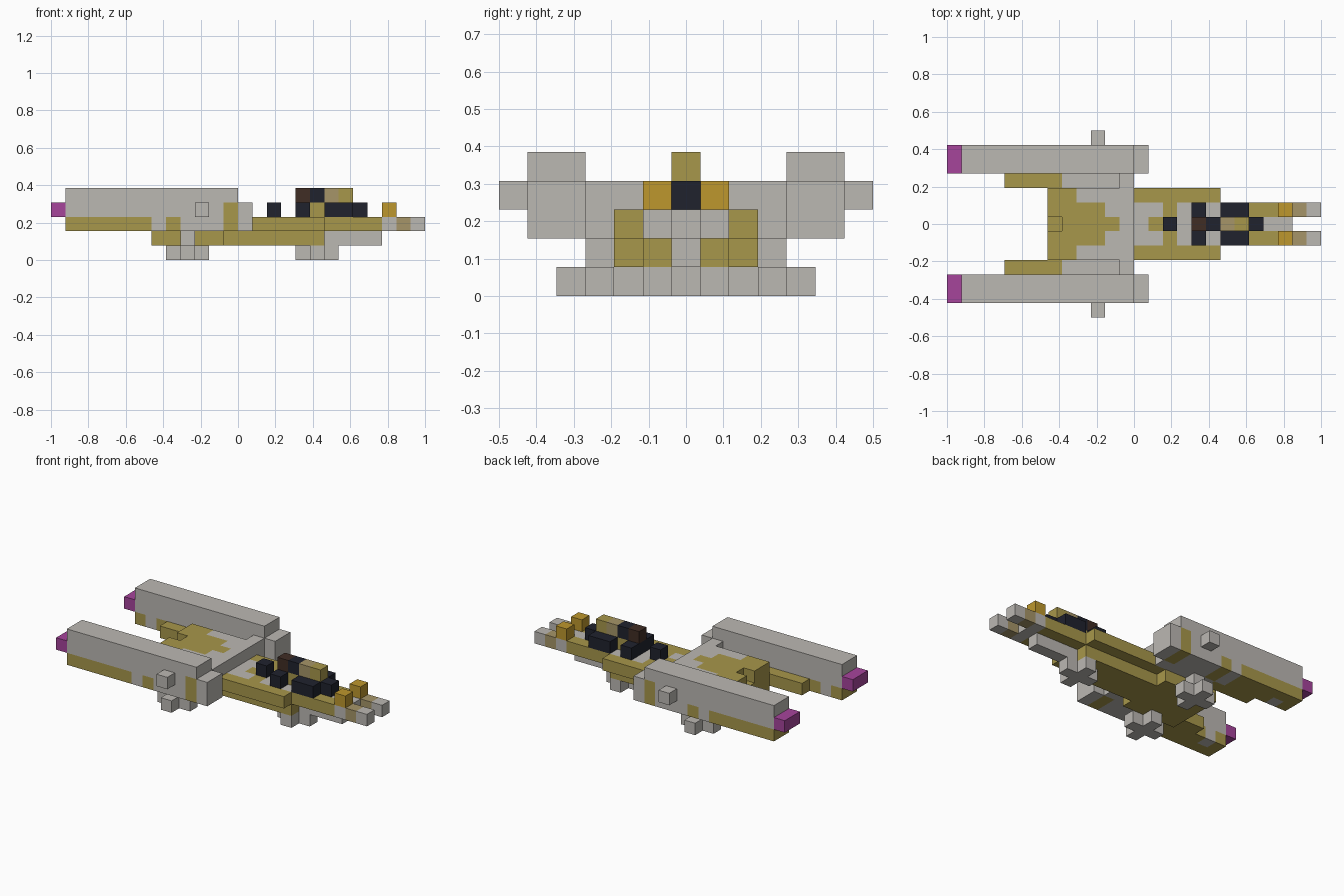
import bpy
import bmesh
from mathutils import Vector

default_cube = bpy.data.objects.get("Cube")
if default_cube:
    bpy.data.objects.remove(default_cube, do_unlink=True)

UNIT = 1 / 13  # edge of one block
LENGTH = 26    # blocks from tail to nose

COLOURS = {
    "light_grey": (0.50, 0.48, 0.45),
    "olive": (0.39, 0.31, 0.07),
    "tan": (0.38, 0.30, 0.14),
    "navy": (0.014, 0.016, 0.027),
    "brown": (0.051, 0.026, 0.018),
    "amber": (0.51, 0.31, 0.026),
    "purple": (0.38, 0.058, 0.33),
}


def make_material(name, rgb):
    mat = bpy.data.materials.new(name)
    mat.use_nodes = True
    mat.diffuse_color = (*rgb, 1)
    shader = mat.node_tree.nodes["Principled BSDF"]
    shader.inputs["Base Color"].default_value = (*rgb, 1)
    return mat


materials = [make_material(name, rgb) for name, rgb in COLOURS.items()]
slots = list(COLOURS)
blocks = {}  # (along, side, up) -> (part name, colour name)


def span(value):
    """Turn a single index or an inclusive pair into a range."""
    low, high = value if isinstance(value, tuple) else (value, value)
    return range(low, high + 1)


def fill(part, colour, along, side, up):
    """Fill a box of blocks, mirrored to both sides of the centre line."""
    for a in span(along):
        for s in span(side):
            for u in span(up):
                for sign in (1, -1):
                    name = part
                    if part.startswith("side_"):
                        hand = "left" if sign > 0 else "right"
                        name = part.replace("side", hand, 1)
                    blocks[a, s * sign, u] = (name, colour)


# Main hull: wide rear, narrow keel, wider upper layer
fill("hull", "olive", along=(7, 11), side=(0, 2), up=1)
fill("hull", "olive", along=(12, 18), side=(0, 1), up=1)
fill("hull", "olive", along=(7, 18), side=(0, 2), up=2)
for where in ((13, 14), 16, 18):
    fill("hull", "light_grey", along=where, side=1, up=2)
for where in (13, 16):
    fill("hull", "light_grey", along=where, side=0, up=2)

# Nose: grey spine between two olive prongs
fill("nose", "light_grey", along=(19, 22), side=0, up=1)
fill("nose", "light_grey", along=(19, 23), side=0, up=2)
fill("nose_prongs", "olive", along=(19, 22), side=1, up=2)
fill("nose_prongs", "light_grey", along=(23, 25), side=1, up=2)
fill("nose_prongs", "tan", along=24, side=1, up=2)
fill("nose_lamps", "amber", along=23, side=1, up=3)

# Rear deck with a notch at the tail and a bridge to the engines
fill("rear_deck", "light_grey", along=(7, 12), side=(0, 2), up=3)
fill("rear_deck", "light_grey", along=12, side=3, up=(2, 3))
fill("rear_deck", "olive", along=(7, 8), side=(0, 2), up=3)
fill("rear_deck", "olive", along=(9, 10), side=(0, 1), up=3)
fill("rear_deck", "olive", along=11, side=0, up=3)
del blocks[7, 0, 3]

# Struts along the inner side of each engine
fill("side_strut", "olive", along=(4, 7), side=3, up=2)
fill("side_strut", "light_grey", along=(8, 11), side=3, up=2)

# Engines with olive undersides
fill("side_engine", "light_grey", along=(1, 12), side=(4, 5), up=(2, 4))
fill("side_engine", "light_grey", along=13, side=(4, 5), up=(2, 3))
fill("side_engine", "olive", along=(1, 6), side=(4, 5), up=2)
fill("side_engine", "light_grey", along=2, side=4, up=2)
fill("side_engine", "olive", along=8, side=(4, 5), up=2)
fill("side_engine", "olive", along=12, side=(4, 5), up=2)
fill("side_engine", "olive", along=12, side=5, up=3)
fill("side_exhaust", "purple", along=0, side=(4, 5), up=3)
fill("side_stub", "light_grey", along=10, side=6, up=3)

# Cockpit glass and roof
fill("cockpit", "navy", along=(17, 21), side=0, up=3)
fill("cockpit", "olive", along=18, side=0, up=3)
fill("cockpit", "navy", along=(19, 20), side=1, up=3)
fill("cockpit", "navy", along=17, side=1, up=3)
fill("cockpit_roof", "brown", along=17, side=0, up=4)
fill("cockpit_roof", "navy", along=18, side=0, up=4)
fill("cockpit_roof", "tan", along=19, side=0, up=4)
fill("cockpit_roof", "olive", along=20, side=0, up=4)
fill("rear_sensor", "navy", along=15, side=0, up=3)


# Landing feet, each a plus shape
def foot(name, along, side):
    fill(name, "light_grey", along=(along - 1, along + 1), side=side, up=0)
    fill(name, "light_grey", along=along, side=(side - 1, side + 1), up=0)


foot("front_foot", along=18, side=0)
foot("side_rear_foot", along=9, side=3)
fill("side_rear_leg", "light_grey", along=9, side=3, up=1)


def build(part):
    """Make one object from the exposed block faces of a part."""
    bm = bmesh.new()
    for cell, (owner, colour) in blocks.items():
        if owner != part:
            continue
        a, s, u = cell
        centre = Vector((a + 0.5 - LENGTH / 2, s, u + 0.5))
        for axis in range(3):
            for sign in (1, -1):
                normal = Vector((0, 0, 0))
                normal[axis] = sign
                if tuple(int(c + n) for c, n in zip(cell, normal)) in blocks:
                    continue
                across = Vector((0, 0, 0))
                across[(axis + 1) % 3] = 0.5
                over = normal.cross(across)
                middle = centre + normal / 2
                corners = [middle + across + over, middle - across + over,
                           middle - across - over, middle + across - over]
                face = bm.faces.new([bm.verts.new(c * UNIT) for c in corners])
                face.material_index = slots.index(colour)
    bmesh.ops.remove_doubles(bm, verts=bm.verts, dist=UNIT / 100)
    bmesh.ops.dissolve_limit(bm, angle_limit=0.01, verts=bm.verts,
                             edges=bm.edges, delimit={"MATERIAL"})
    mesh = bpy.data.meshes.new(part)
    bm.to_mesh(mesh)
    bm.free()
    for mat in materials:
        mesh.materials.append(mat)
    bpy.context.collection.objects.link(bpy.data.objects.new(part, mesh))


for part in sorted({owner for owner, colour in blocks.values()}):
    build(part)
